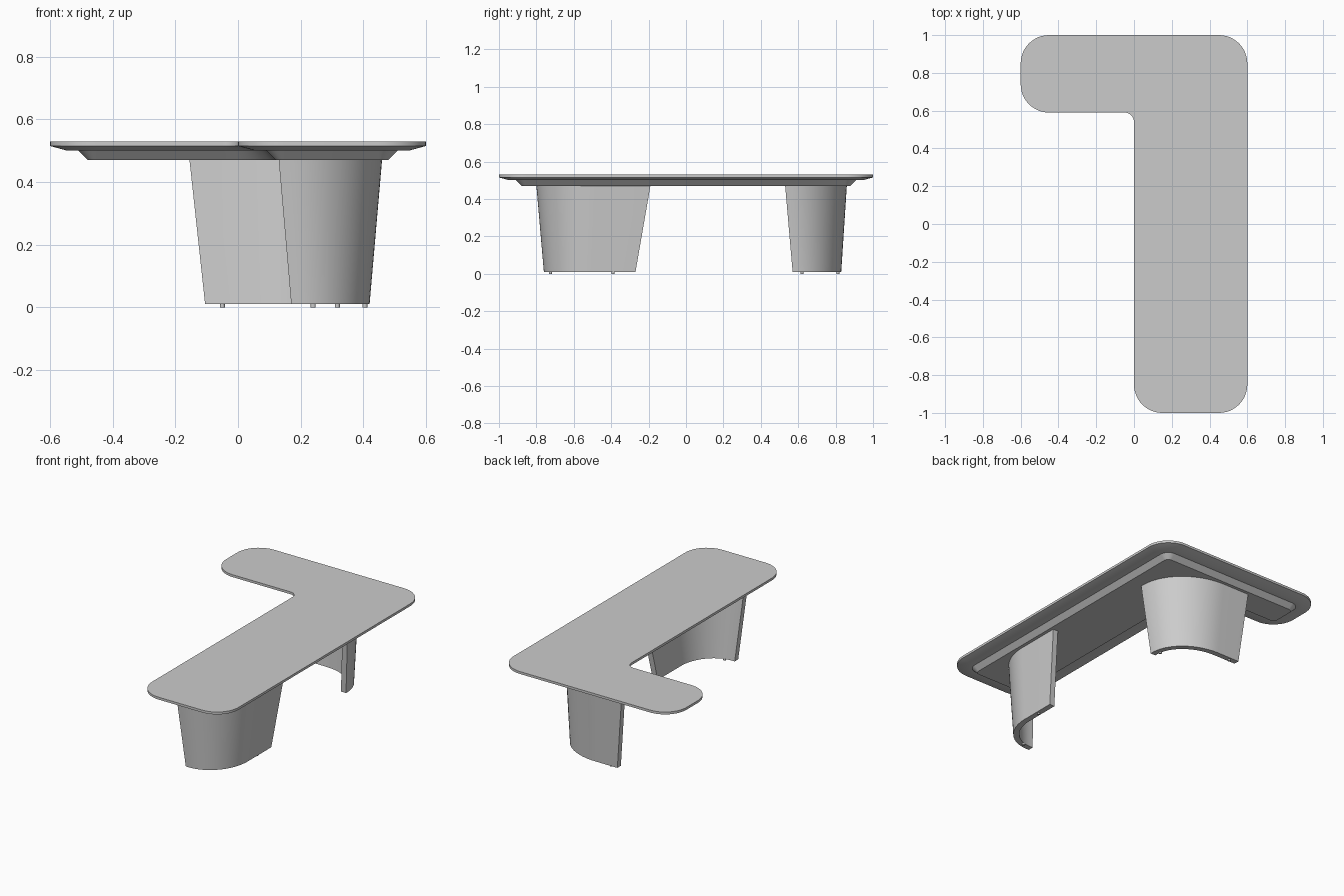
import bpy, bmesh, math
from mathutils import Vector

if "Cube" in bpy.data.objects:
    bpy.data.objects.remove(bpy.data.objects["Cube"])


def make_object(name, rings, closed_caps=True):
    """Skin a stack of equal-length closed rings and cap both ends."""
    bm = bmesh.new()
    loops = [[bm.verts.new(p) for p in ring] for ring in rings]
    for a, b in zip(loops, loops[1:]):
        for i in range(len(a)):
            j = (i + 1) % len(a)
            bm.faces.new((a[i], a[j], b[j], b[i]))
    if closed_caps:
        bm.faces.new(loops[0])
        bm.faces.new(loops[-1])
    bmesh.ops.recalc_face_normals(bm, faces=bm.faces)
    mesh = bpy.data.meshes.new(name)
    bm.to_mesh(mesh)
    bm.free()
    obj = bpy.data.objects.new(name, mesh)
    bpy.context.collection.objects.link(obj)
    bpy.ops.object.select_all(action='DESELECT')
    obj.select_set(True)
    bpy.context.view_layer.objects.active = obj
    bpy.ops.object.shade_smooth_by_angle(angle=math.radians(25))
    return obj


# Tabletop: rounded L outline, stepped inwards towards the underside
# Corner data: arc centre, start angle, turn (+1 outer, -1 inner), radius
R, F = 0.15, 0.05
CORNERS = [
    ((0.45, -0.85), 270, 1, R),
    ((0.45, 0.85), 0, 1, R),
    ((-0.45, 0.85), 90, 1, R),
    ((-0.45, 0.59 + R), 180, 1, R),
    ((-F, 0.59 - F), 90, -1, F),
    ((0.15, -0.85), 180, 1, R),
]


def l_ring(inset, z, steps=12):
    ring = []
    for (cx, cy), start, turn, radius in CORNERS:
        r = radius - turn * inset
        for i in range(steps + 1):
            a = math.radians(start + turn * 90 * i / steps)
            ring.append((cx + r * math.cos(a), cy + r * math.sin(a), z))
    return ring


SECTION = [(0, 0.53), (0, 0.515), (0.055, 0.50), (0.09, 0.50), (0.12, 0.47)]
make_object("tabletop", [l_ring(inset, z) for inset, z in SECTION])


# Legs: curved upright panels, wider at the top
def panel_ring(start, end, corner, arc, z, thick=0.035, steps=20):
    """Bent strip from start to end around a corner with an elliptical arc."""
    s, e, c = Vector(start), Vector(end), Vector(corner)
    a = c + (s - c) * arc[0]
    b = c + (e - c) * arc[1]
    centre = a + b - c
    outer = [s]
    for i in range(steps + 1):
        t = math.pi / 2 * i / steps
        outer.append(centre + (a - centre) * math.cos(t) + (b - centre) * math.sin(t))
    outer.append(e)
    inward = s + e - 2 * c
    inner = []
    for i, p in enumerate(outer):
        tan = (outer[min(i + 1, len(outer) - 1)] - outer[max(i - 1, 0)]).normalized()
        n = Vector((-tan.y, tan.x))
        if n.dot(inward) < 0:
            n = -n
        inner.append(p + n * thick)
    return [(p.x, p.y, z) for p in outer + inner[::-1]]


def make_leg(name, bottom, top, arc):
    rings = []
    for (start, end), z in ((bottom, 0.01), (top, 0.472)):
        corner = (end[0], start[1])
        rings.append(panel_ring(start, end, corner, arc, z))
    make_object(name, rings)


make_leg("front_leg",
         ((0.17, -0.76), (0.42, -0.27)),
         ((0.13, -0.80), (0.46, -0.19)), (0.92, 0.53))
make_leg("back_leg",
         ((-0.105, 0.83), (0.35, 0.57)),
         ((-0.155, 0.86), (0.39, 0.53)), (0.66, 0.95))


# Small round feet under the leg panels
FEET = [("front", 0.24, -0.725), ("front", 0.405, -0.39),
        ("back", 0.317, 0.62), ("back", -0.05, 0.812)]
for i, (side, x, y) in enumerate(FEET):
    rings = [[(x + 0.008 * math.cos(k * math.pi / 8),
               y + 0.008 * math.sin(k * math.pi / 8), z) for k in range(16)]
             for z in (0.0, 0.012)]
    make_object(f"{side}_foot_{i % 2 + 1}", rings)
